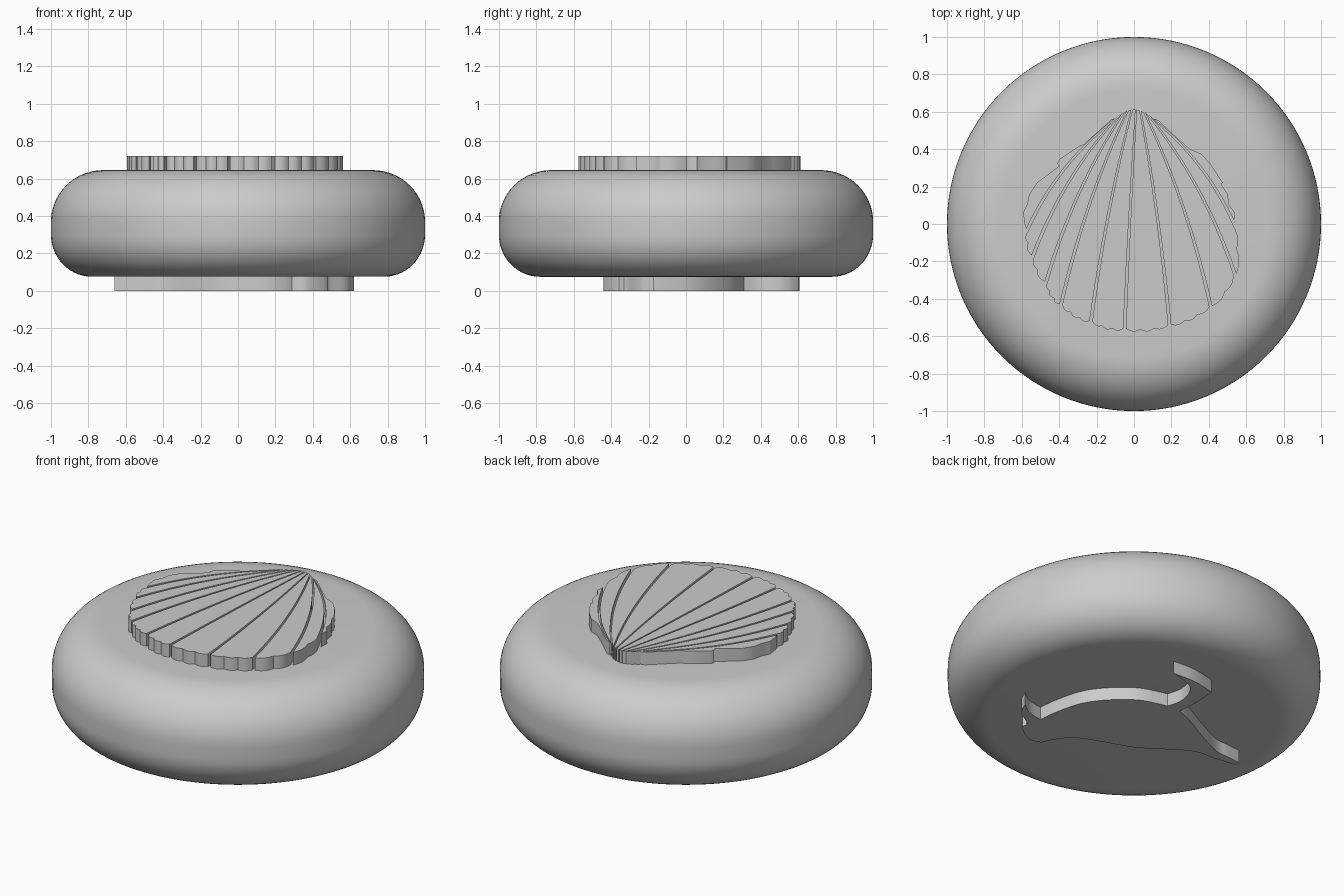
import bpy, bmesh, math
from mathutils import Vector

if "Cube" in bpy.data.objects:
    bpy.data.objects.remove(bpy.data.objects["Cube"], do_unlink=True)

grey = bpy.data.materials.new("stone_grey")
grey.use_nodes = True
grey.diffuse_color = (0.6, 0.6, 0.6, 1)
grey.node_tree.nodes["Principled BSDF"].inputs["Base Color"].default_value = (0.6, 0.6, 0.6, 1)

LOW, HIGH = 0.075, 0.645    # underside and top of the round body


def finish(name, bm, smooth_angle):
    bmesh.ops.recalc_face_normals(bm, faces=bm.faces[:])
    mesh = bpy.data.meshes.new(name)
    bm.to_mesh(mesh)
    bm.free()
    obj = bpy.data.objects.new(name, mesh)
    mesh.materials.append(grey)
    bpy.context.collection.objects.link(obj)
    bpy.ops.object.select_all(action='DESELECT')
    obj.select_set(True)
    bpy.context.view_layer.objects.active = obj
    bpy.ops.object.shade_smooth_by_angle(angle=math.radians(smooth_angle))
    return obj


def add_prism(bm, outline, z0, z1):
    face = bm.faces.new([bm.verts.new((p[0], p[1], z0)) for p in outline])
    grown = bmesh.ops.extrude_face_region(bm, geom=[face], use_keep_orig=True)
    verts = [g for g in grown["geom"] if isinstance(g, bmesh.types.BMVert)]
    bmesh.ops.translate(bm, verts=verts, vec=(0, 0, z1 - z0))


def smooth_path(points, steps=5):
    """Catmull-Rom path through the points."""
    pts = [Vector(p) for p in points]
    pts = [pts[0]] + pts + [pts[-1]]
    path = []
    for a, b, c, d in zip(pts, pts[1:], pts[2:], pts[3:]):
        for k in range(steps):
            t = k / steps
            path.append(0.5 * (2 * b + (c - a) * t + (2 * a - 5 * b + 4 * c - d) * t ** 2
                               + (3 * b - a - 3 * c + d) * t ** 3))
    return path + [pts[-1]]


# Round body: turned profile with a softer upper edge
def quarter(cx, cz, rx, rz, start):
    angles = [math.radians(start + 90 * k / 14) for k in range(15)]
    return [(cx + rx * math.cos(a), cz + rz * math.sin(a)) for a in angles]


profile = [(0, LOW)] + quarter(0.78, 0.3, 0.22, 0.3 - LOW, -90)
profile += quarter(0.72, 0.37, 0.28, HIGH - 0.37, 0) + [(0, HIGH)]
bm = bmesh.new()
ring = [bm.verts.new((r, 0, z)) for r, z in profile]
edges = [bm.edges.new(pair) for pair in zip(ring, ring[1:])]
bmesh.ops.spin(bm, geom=ring + edges, axis=(0, 0, 1), cent=(0, 0, 0),
               angle=math.tau, steps=128)
bmesh.ops.remove_doubles(bm, verts=bm.verts[:], dist=0.0005)
finish("round_body", bm, 40)

# Shell relief: separate lobes with narrow grooves between them
ends = [(-.57, -.03), (-.54, -.17), (-.47, -.31), (-.39, -.43), (-.23, -.52),
        (-.05, -.56), (.19, -.54), (.41, -.44), (.54, -.27), (.535, 0)]


def groove(i):
    x = -0.1 + 0.2 * i / 9
    top, end = Vector((x, 0.612 - 5 * x * x)), Vector(ends[i])
    middle = (top + end) / 2 + Vector((end.x * 0.13, abs(end.x) * 0.1))
    return [top * (1 - t) ** 2 + middle * 2 * t * (1 - t) + end * t * t
            for t in [k / 14 for k in range(15)]]


def inset(path, side):
    """Shift a groove line sideways, more toward its wide end."""
    result = []
    for k, p in enumerate(path):
        d = (path[min(k + 1, 14)] - path[max(k - 1, 0)]).normalized()
        result.append(p + Vector((-d.y, d.x)) * side * (0.003 + 0.004 * k / 14))
    return result


def scallop(a, b, bumps=3):
    d = b - a
    out = Vector((d.y, -d.x)).normalized()
    points = []
    for k in range(1, 18):
        t = k / 18
        lift = 0.012 * math.sin(math.pi * t) + 0.012 * abs(math.sin(bumps * math.pi * t))
        points.append(a + d * t + out * lift)
    return points


grooves = [groove(i) for i in range(10)]
bm = bmesh.new()
for i in range(9):
    left, right = inset(grooves[i], 1), inset(grooves[i + 1], -1)
    edge = scallop(left[-1], right[-1], 2 if i in (0, 1, 7, 8) else 3)
    add_prism(bm, left + edge + right[::-1], HIGH - 0.01, 0.72)

# Outer wings of the shell with their small ears
left_wing = [(-.12, .56), (-.27, .425), (-.29, .42), (-.4, .345), (-.41, .325), (-.4, .31),
             (-.52, .22), (-.56, .16), (-.57, .11), (-.593, .06), (-.585, 0)]
right_wing = [(.13, .555), (.22, .47), (.3, .4), (.36, .375), (.41, .32), (.475, .22),
              (.465, .215), (.5, .16), (.51, .1), (.54, .06), (.535, .02)]
add_prism(bm, left_wing + inset(grooves[0], -1)[::-1], HIGH - 0.01, 0.72)
add_prism(bm, right_wing + inset(grooves[9], 1)[::-1], HIGH - 0.01, 0.72)
finish("shell_relief", bm, 30)

# Leaping sea animal under the body: back, tail, belly and fin
snout_to_fin = [(-.66, .09), (-.57, .10), (-.48, .11), (-.31, .19), (-.15, .275), (-.06, .31)]
fin_front = [(-.06, .31), (-.07, .45), (-.06, .575)]
fin_top = [(-.06, .575), (.08, .605), (.225, .6)]
fin_back = [(.225, .6), (.09, .56), (.03, .5), (.005, .4), (.025, .31)]
back = [(.025, .31), (.15, .275), (.23, .228), (.33, .135), (.4, .027), (.44, -.12), (.455, -.24)]
tail_upper = [(.455, -.24), (.55, -.22), (.62, -.17)]
tail_lower = [(.62, -.17), (.58, -.25), (.48, -.32), (.475, -.37), (.365, -.44), (.29, -.425)]
belly = [(.29, -.425), (.25, -.34), (.17, -.262), (.02, -.2), (-.14, -.137),
         (-.38, .02), (-.52, .04), (-.66, .06)]
outline = []
for section in (snout_to_fin, fin_front, fin_top, fin_back, back, tail_upper, tail_lower, belly):
    path = smooth_path(section)
    outline += path if section is belly else path[:-1]
bm = bmesh.new()
add_prism(bm, outline, 0, LOW + 0.01)
finish("animal_relief", bm, 30)
